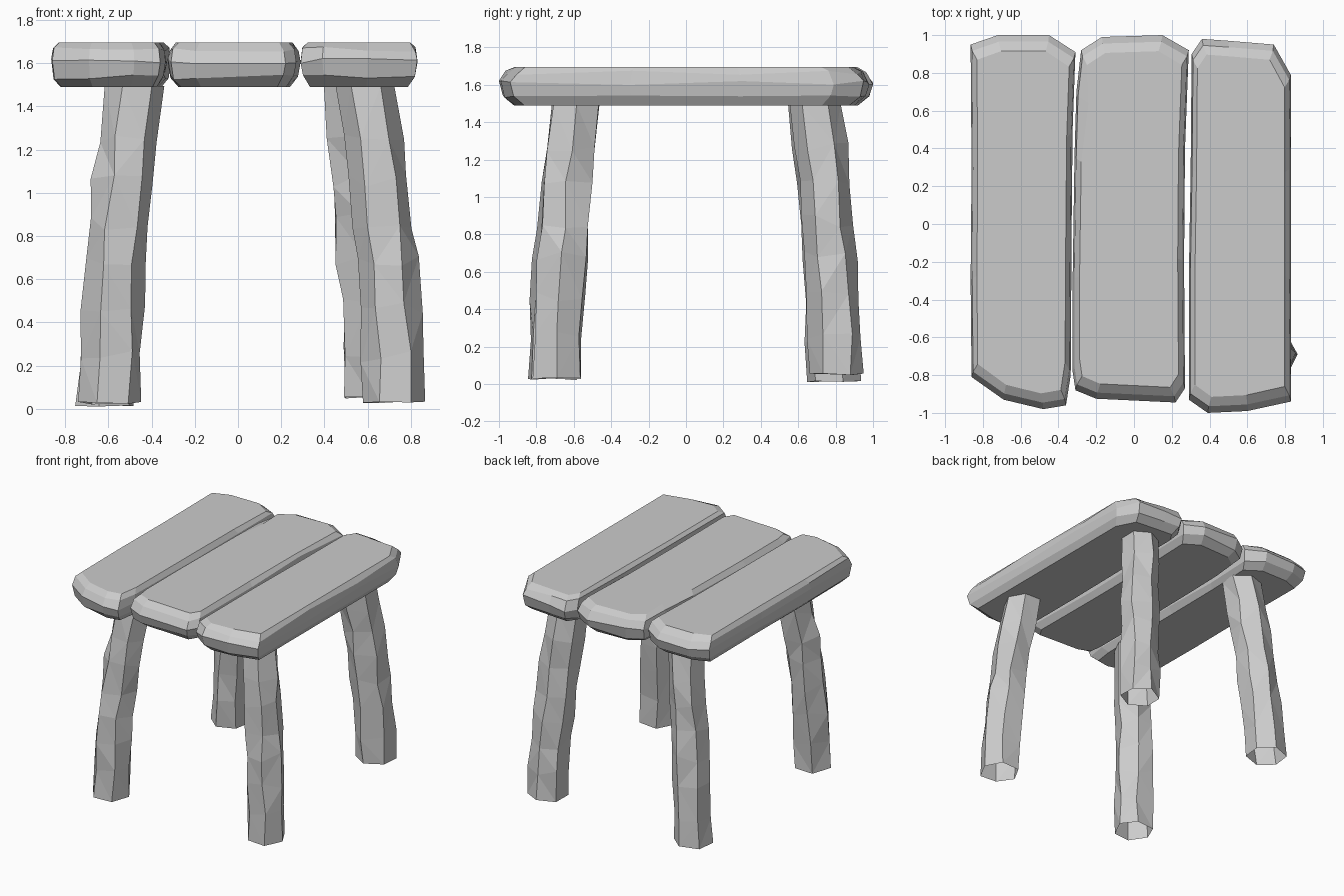
import bpy, bmesh, math, random
from mathutils import Vector

if "Cube" in bpy.data.objects:
    bpy.data.objects.remove(bpy.data.objects["Cube"])

random.seed(4)

def jit(a):
    return random.uniform(-a, a)

def loft(name, rings, caps):
    """Skin a stack of equal-length point rings into a flat-shaded object."""
    bm = bmesh.new()
    loops = [[bm.verts.new(p) for p in ring] for ring in rings]
    n = len(loops[0])
    for a, b in zip(loops, loops[1:]):
        for i in range(n):
            j = (i + 1) % n
            bm.faces.new((a[i], a[j], b[j], b[i]))
    if caps:
        bm.faces.new(loops[0][::-1])
        bm.faces.new(loops[-1])
    else:
        # uneven hewn sides break into triangles
        bmesh.ops.triangulate(bm, faces=bm.faces[:])
    bmesh.ops.recalc_face_normals(bm, faces=bm.faces[:])
    me = bpy.data.meshes.new(name)
    bm.to_mesh(me)
    bm.free()
    ob = bpy.data.objects.new(name, me)
    bpy.context.collection.objects.link(ob)
    return ob

# Planks: top-view outlines, counter-clockwise from the front left
planks = {
    "left_plank": [(-.86, -.81), (-.69, -.93), (-.48, -.98), (-.36, -.96), (-.335, -.8),
                   (-.33, .0), (-.325, .5), (-.31, .91), (-.45, 1.0), (-.72, 1.0),
                   (-.865, .95), (-.86, .3), (-.865, -.3)],
    "middle_plank": [(-.325, -.78), (-.31, -.88), (-.2, -.925), (.22, -.945), (.27, -.87),
                     (.265, -.2), (.27, .4), (.29, .92), (.15, 1.0), (-.17, .99),
                     (-.28, .92), (-.305, .7), (-.315, .36), (-.325, -.3)],
    "right_plank": [(.29, -.93), (.39, -1.0), (.6, -.99), (.83, -.94), (.83, -.3),
                    (.83, .3), (.83, .79), (.74, .95), (.5, .97), (.36, .98),
                    (.305, .9), (.3, .3), (.29, -.3)],
}
# Edge bevel layers: height, width scale, length scale
layers = [(1.49, .84, .92), (1.535, .96, .98), (1.61, 1, 1), (1.665, .97, .965), (1.695, .88, .915)]

for name, outline in planks.items():
    xs = [p[0] for p in outline]
    cx = (min(xs) + max(xs)) / 2
    rings = []
    for k, (z, sx, sy) in enumerate(layers):
        rough = .012 if 0 < k < 4 else 0
        ring = []
        for x, y in outline:
            px = cx + (x - cx) * sx
            # chipped notch in the upper left edge of the middle plank
            if name == "middle_plank" and k == 4 and (x, y) == (-.305, .7):
                px += .03
            ring.append(Vector((px, y * sy, z + jit(rough))))
        rings.append(ring)
    loft(name, rings, True)

# Legs: centre line at foot, middle and top, plus hexagon turn and foot height
legs = {
    "front_right_leg": ((.725, -.69), (.685, -.655), (.59, -.585), 0, .025),
    "back_right_leg": ((.62, .81), (.585, .775), (.52, .695), 28, .045),
    "front_left_leg": ((-.59, -.71), (-.555, -.675), (-.475, -.59), 5, .02),
    "back_left_leg": ((-.62, .79), (-.56, .75), (-.475, .68), 20, .005),
}
levels = [0, .15, .3, .44, .57, .7, .84, 1]
for name, (foot, mid, top, turn, z0) in legs.items():
    wobble = [jit(.006) for _ in range(6)]
    rings = []
    for t in levels:
        # curved centre line through the three points
        a, b, c = (1 - t) * (1 - 2 * t), 4 * t * (1 - t), t * (2 * t - 1)
        x, y = (a * foot[i] + b * mid[i] + c * top[i] for i in (0, 1))
        inner = 0 < t < 1
        ring = []
        for i in range(6):
            ang = math.radians(turn + 60 * i) + (jit(.1) if inner else 0)
            r = .146 - .008 * t + wobble[i] + (jit(.012) if inner else 0)
            z = z0 + t * (1.495 - z0) + (jit(.035) if inner else 0)
            if t == 0:
                z += abs(jit(.012))
            ring.append(Vector((x + r * math.cos(ang), y + r * math.sin(ang), z)))
        rings.append(ring)
    loft(name, rings, False)
